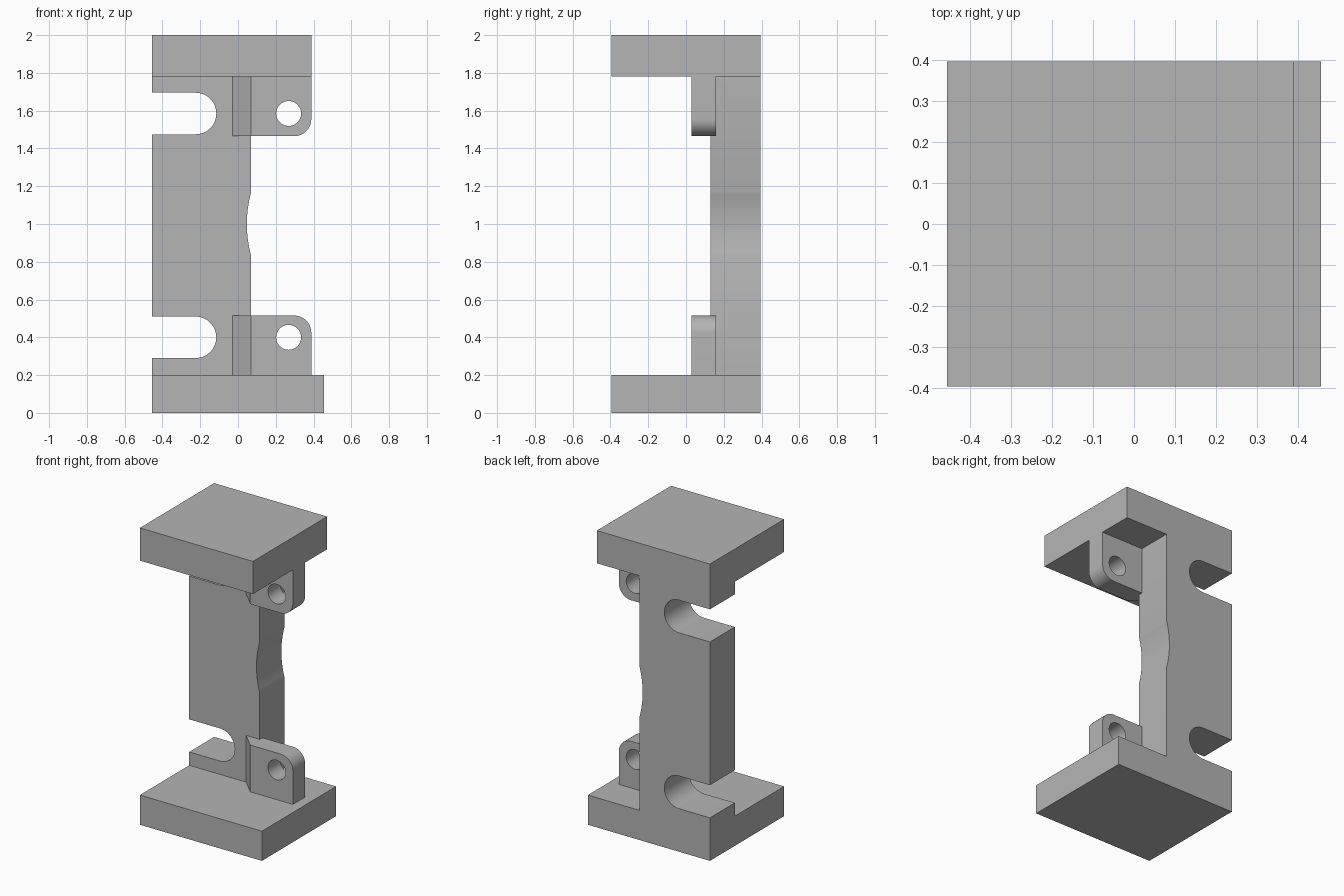
import bpy, math
from mathutils import Matrix

if "Cube" in bpy.data.objects:
    bpy.data.objects.remove(bpy.data.objects["Cube"], do_unlink=True)

GREY = (0.46, 0.46, 0.46, 1)
grey = bpy.data.materials.new("plain grey")
grey.use_nodes = True
grey.diffuse_color = GREY
grey.node_tree.nodes["Principled BSDF"].inputs["Base Color"].default_value = GREY


def arc(cx, cy, r, start, end, steps=16):
    angles = [math.radians(start + (end - start) * i / steps) for i in range(steps + 1)]
    return [(cx + r * math.cos(a), cy + r * math.sin(a)) for a in angles]


def prism(name, loops, low, high, upright=False):
    """Extrude outlines along y (or along z when upright); extra loops become holes."""
    curve = bpy.data.curves.new(name, "CURVE")
    curve.dimensions = "2D"
    curve.fill_mode = "BOTH"
    curve.extrude = (high - low) / 2
    for loop in loops:
        spline = curve.splines.new("POLY")
        spline.points.add(len(loop) - 1)
        for point, (a, b) in zip(spline.points, loop):
            point.co = (a, b, 0, 1)
        spline.use_cyclic_u = True
    obj = bpy.data.objects.new(name, curve)
    bpy.context.collection.objects.link(obj)
    bpy.ops.object.select_all(action="DESELECT")
    obj.select_set(True)
    bpy.context.view_layer.objects.active = obj
    bpy.ops.object.convert(target="MESH")
    obj = bpy.context.object
    mid = (low + high) / 2
    if upright:
        obj.data.transform(Matrix.Translation((0, 0, mid)))
    else:
        obj.data.transform(Matrix.Translation((0, mid, 0)) @ Matrix.Rotation(math.pi / 2, 4, "X"))
    # Weld the caps to the walls
    bpy.ops.object.mode_set(mode="EDIT")
    bpy.ops.mesh.select_all(action="SELECT")
    bpy.ops.mesh.remove_doubles(threshold=0.0001)
    bpy.ops.mesh.normals_make_consistent(inside=False)
    bpy.ops.object.mode_set(mode="OBJECT")
    bpy.ops.object.shade_smooth_by_angle(angle=math.radians(30))
    obj.data.materials.clear()
    obj.data.materials.append(grey)
    return obj


def rect(x0, y0, x1, y1):
    return [(x0, y0), (x1, y0), (x1, y1), (x0, y1)]


LEFT, EDGE, DEPTH = -0.455, 0.07, 0.395
FLOOR, CEILING = 0.2, 1.78
LOW_Z, HIGH_Z = 0.4, 1.585      # heights of the notches and pin holes

# End plates
prism("base_plate", [rect(LEFT, -DEPTH, 0.455, DEPTH)], 0, FLOOR, upright=True)
prism("top_plate", [rect(LEFT, -DEPTH, 0.388, DEPTH)], CEILING, 2, upright=True)

# Upright web: shallow hollow on one edge, two round-ended notches on the other
outline = [(LEFT, FLOOR), (EDGE, FLOOR)]
outline += arc(0.687, 1.0, 0.64, 195.4, 164.6)
outline += [(EDGE, CEILING), (LEFT, CEILING)]
for z in (HIGH_Z, LOW_Z):
    outline += [(LEFT, z + 0.11)] + arc(-0.225, z, 0.11, 90, -90, 24) + [(LEFT, z - 0.11)]
prism("web", [outline], 0.13, DEPTH)

# Pin lugs with rounded outer corner, and the bevelled wedges joining them to the web
wedge = [(-0.03, 0.13), (EDGE, 0.03), (EDGE, 0.16), (-0.03, 0.16)]
for name, z, root, tip in (("lower", LOW_Z, FLOOR, 0.515), ("upper", HIGH_Z, CEILING, 1.465)):
    side = 1 if tip > root else -1
    lug = [(EDGE, root), (0.388, root)]
    lug += arc(0.298, tip - side * 0.09, 0.09, 0, side * 90) + [(EDGE, tip)]
    prism(name + "_lug", [lug, arc(0.268, z, 0.066, 0, 348.75, 31)], 0.03, 0.16)
    prism(name + "_lug_wedge", [wedge], min(root, tip), max(root, tip), upright=True)
